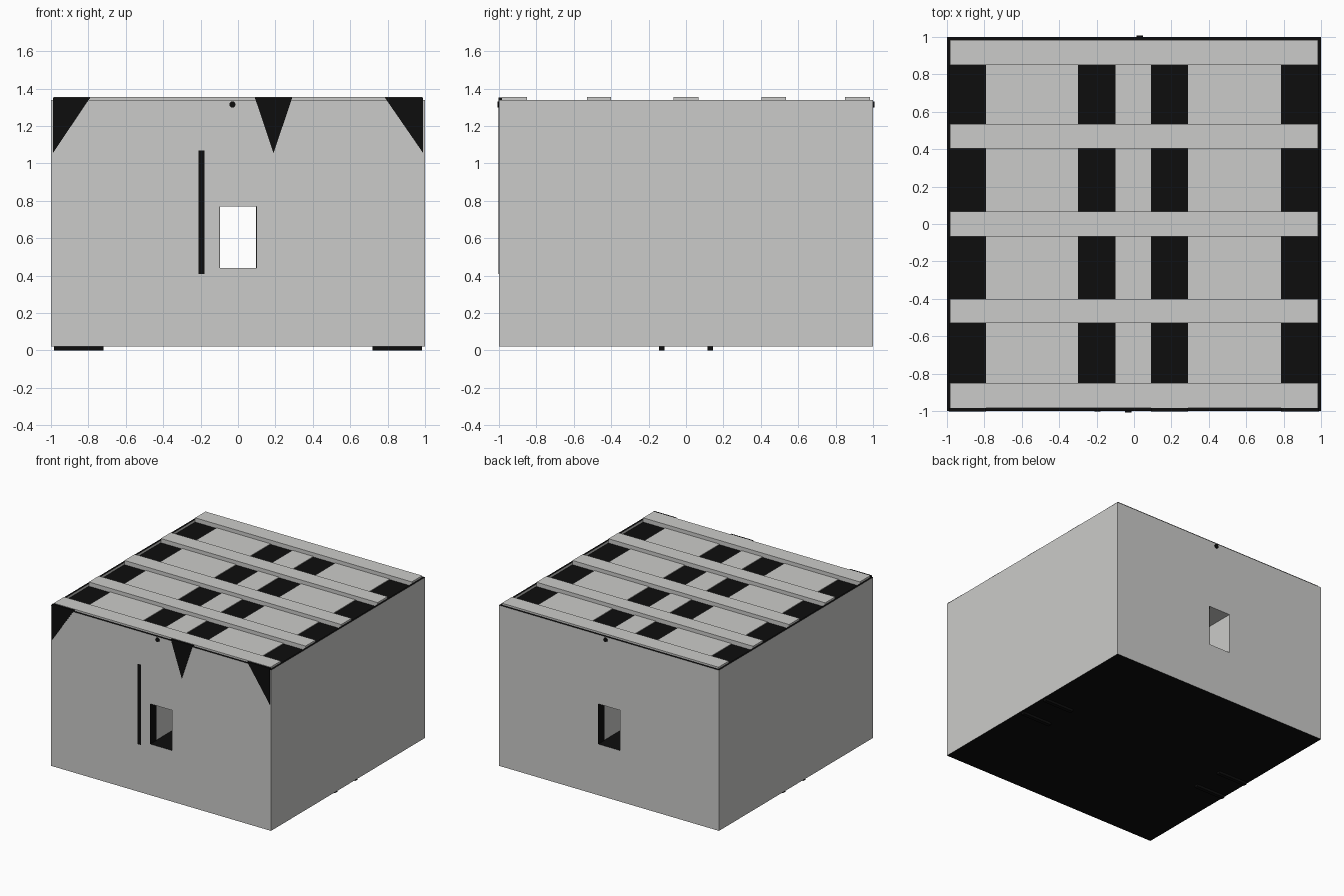
import bpy, bmesh, math
from mathutils import Matrix

if "Cube" in bpy.data.objects:
    bpy.data.objects.remove(bpy.data.objects["Cube"])


def material(name, rgb):
    m = bpy.data.materials.new(name)
    m.diffuse_color = (*rgb, 1)
    m.use_nodes = True
    m.node_tree.nodes["Principled BSDF"].inputs["Base Color"].default_value = m.diffuse_color
    return m


GREY = material("concrete_grey", (0.60, 0.60, 0.585))
BLACK = material("black", (0.004, 0.004, 0.004))


def finish(name, bm, mat):
    bmesh.ops.recalc_face_normals(bm, faces=bm.faces)
    mesh = bpy.data.meshes.new(name)
    bm.to_mesh(mesh)
    bm.free()
    mesh.materials.append(mat)
    ob = bpy.data.objects.new(name, mesh)
    bpy.context.collection.objects.link(ob)
    return ob


def box(name, x, y, z, mat):
    """Box from (min, max) ranges."""
    bm = bmesh.new()
    bmesh.ops.create_cube(bm, size=1)
    for v in bm.verts:
        v.co = [r[0] if c < 0 else r[1] for c, r in zip(v.co, (x, y, z))]
    return finish(name, bm, mat)


def prism(name, profile, y0, y1, mat):
    """x-z profile swept along y."""
    bm = bmesh.new()
    face = bm.faces.new([bm.verts.new((x, y0, z)) for x, z in profile])
    ext = bmesh.ops.extrude_face_region(bm, geom=[face])
    for g in ext["geom"]:
        if isinstance(g, bmesh.types.BMVert):
            g.co.y = y1
    return finish(name, bm, mat)


def rod(name, radius, x, y0, y1, z, mat):
    bm = bmesh.new()
    turn = Matrix.Translation((x, (y0 + y1) / 2, z)) @ Matrix.Rotation(math.pi / 2, 4, 'X')
    bmesh.ops.create_cone(bm, cap_ends=True, segments=12, radius1=radius,
                          radius2=radius, depth=y1 - y0, matrix=turn)
    return finish(name, bm, mat)


# Main block, with a window passage and a shallow roof recess cut out
body = box("walls", (-1, 1), (-1, 1), (0.02, 1.34), GREY)
body.data.materials.append(BLACK)
cutters = [box("window_cutter", (-0.1, 0.1), (-1.2, 1.2), (0.44, 0.77), GREY),
           box("roof_cutter", (-0.985, 0.985), (-0.985, 0.985), (1.32, 1.5), GREY)]
bpy.context.view_layer.objects.active = body
for c in cutters:
    c.hide_render = True
    mod = body.modifiers.new("cut", 'BOOLEAN')
    mod.operation = 'DIFFERENCE'
    mod.solver = 'EXACT'
    mod.object = c
    bpy.ops.object.modifier_apply(modifier=mod.name)
for c in cutters:
    bpy.data.objects.remove(c)

# Rim, roof bed, passage floor and underside are black
for f in body.data.polygons:
    up = f.normal.z > 0.5
    under = f.normal.z < -0.5 and f.center.z < 0.1
    f.material_index = 1 if up or under else 0

# Grey roof panels between the black strips
for i, (a, b) in enumerate([(-0.79, -0.3), (-0.1, 0.09), (0.29, 0.785)]):
    box(f"roof_panel_{i}", (a, b), (-0.98, 0.98), (1.315, 1.325), GREY)

# Planks laid across the roof
for i, (a, b) in enumerate([(-0.985, -0.85), (-0.53, -0.4), (-0.067, 0.067),
                            (0.405, 0.535), (0.85, 0.985)]):
    box(f"roof_plank_{i}", (-0.985, 0.985), (a, b), (1.315, 1.355), GREY)

# Black wedge ends on the front
T, B = 1.352, 1.055
for side, prof in {"left": [(-0.99, T), (-0.79, T), (-0.99, B)],
                   "middle": [(0.09, T), (0.29, T), (0.19, B)],
                   "right": [(0.785, T), (0.99, T), (0.99, B)]}.items():
    prism(f"front_wedge_{side}", prof, -1.002, -0.984, BLACK)

# Black upright strip beside the front window
box("front_strip", (-0.21, -0.18), (-1.002, -0.99), (0.41, 1.07), BLACK)

# Details that repeat on front and back, turned half a circle
for s, side in ((-1, "front"), (1, "back")):
    rod(f"{side}_peg", 0.017, s * 0.03, *sorted((s * 0.95, s * 1.008)), 1.315, BLACK)
    box(f"{side}_window_jamb", sorted((s * 0.1, s * 0.097)),
        sorted((s * 0.999, s * 0.92)), (0.44, 0.77), BLACK)

# Low feet under the left and right edges
for sx in (-1, 1):
    for sy in (-1, 1):
        box(f"foot_{sx}_{sy}", sorted((sx * 0.72, sx * 0.985)),
            sorted((sy * 0.115, sy * 0.145)), (0, 0.025), BLACK)
